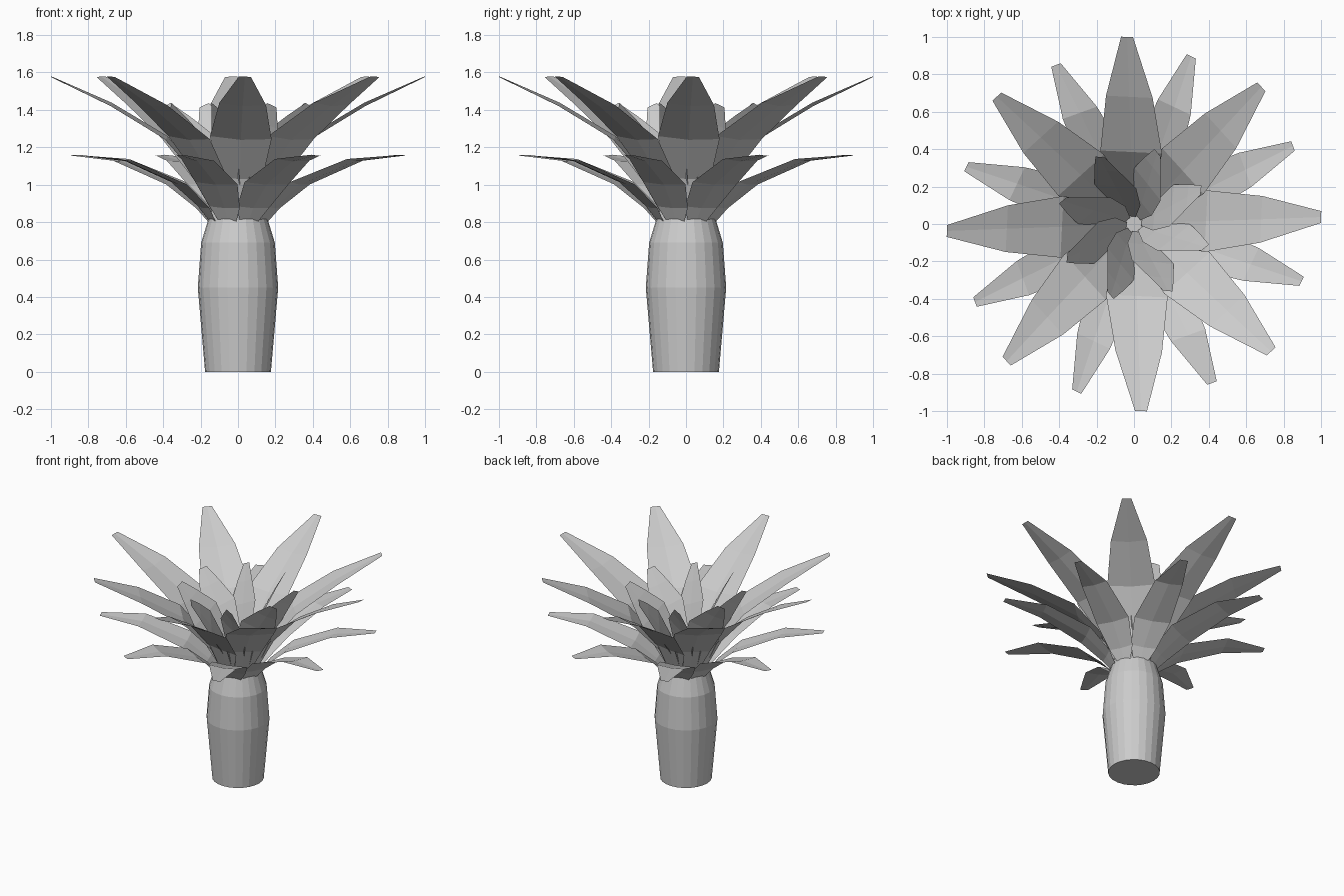
import bpy, bmesh, math

if "Cube" in bpy.data.objects:
    bpy.data.objects.remove(bpy.data.objects["Cube"])

TAU = math.tau


def finish(bm, name):
    bmesh.ops.recalc_face_normals(bm, faces=bm.faces)
    mesh = bpy.data.meshes.new(name)
    bm.to_mesh(mesh)
    bm.free()
    obj = bpy.data.objects.new(name, mesh)
    bpy.context.collection.objects.link(obj)
    return obj


def trunk(profile, sides=24):
    """Faceted barrel turned from (radius, z) points."""
    bm = bmesh.new()
    rings = [[bm.verts.new((r * math.cos(TAU * i / sides), r * math.sin(TAU * i / sides), z))
              for i in range(sides)] for r, z in profile]
    for a, b in zip(rings, rings[1:]):
        for i in range(sides):
            j = (i + 1) % sides
            bm.faces.new((a[i], a[j], b[j], b[i]))
    bm.faces.new(rings[0][::-1])
    bm.faces.new(rings[-1])
    finish(bm, "trunk")


def leaf_ring(name, rows, start, count=8, twist=0.0):
    """Ring of folded leaves; rows are (radius, z, half width, side shift, fold)."""
    for k in range(count):
        ang = math.radians(start) + TAU * k / count
        c, s = math.cos(ang), math.sin(ang)
        bm = bmesh.new()
        strips = []
        for r, z, half, shift, fold in rows:
            strip = []
            for side in (-1, 0, 1):
                t = shift + side * half * math.cos(twist)
                tilt = side * half * math.sin(twist)
                x = r + tilt * 0.7
                h = z - tilt * 0.7 + (fold if side else 0)
                strip.append(bm.verts.new((c * x - s * t, s * x + c * t, h)))
            strips.append(strip)
        for a, b in zip(strips, strips[1:]):
            for i in range(2):
                bm.faces.new((a[i], b[i], b[i + 1], a[i + 1]))
        finish(bm, f"{name}_{k + 1}")


# Barrel trunk
trunk([(0.176, 0), (0.215, 0.45), (0.197, 0.69), (0.145, 0.86)])

# Low spreading leaves
leaf_ring("lower_leaf", [
    (0.145, 0.80, 0.05, 0.0, 0.0),
    (0.20, 0.875, 0.09, 0.005, 0.005),
    (0.35, 1.0, 0.125, 0.02, 0.008),
    (0.66, 1.125, 0.097, 0.04, 0.008),
    (0.945, 1.157, 0.027, 0.06, 0.002)], 22.5, twist=math.radians(4))

# Tall main leaves
leaf_ring("upper_leaf", [
    (0.12, 0.83, 0.05, 0.0, 0.0),
    (0.20, 1.03, 0.12, 0.01, 0.005),
    (0.385, 1.24, 0.165, 0.015, 0.012),
    (0.68, 1.42, 0.125, 0.025, 0.012),
    (1.0, 1.578, 0.032, 0.037, 0.0)], 0, twist=math.radians(4))

# Steep inner leaves, twisted into a pinwheel
leaf_ring("inner_leaf", [
    (0.045, 0.86, 0.03, 0.0, 0.0),
    (0.12, 1.02, 0.095, 0.005, 0.005),
    (0.225, 1.20, 0.125, 0.015, 0.008),
    (0.32, 1.325, 0.075, 0.025, 0.005),
    (0.40, 1.425, 0.028, 0.03, 0.0)], 22.5, twist=math.radians(38))
